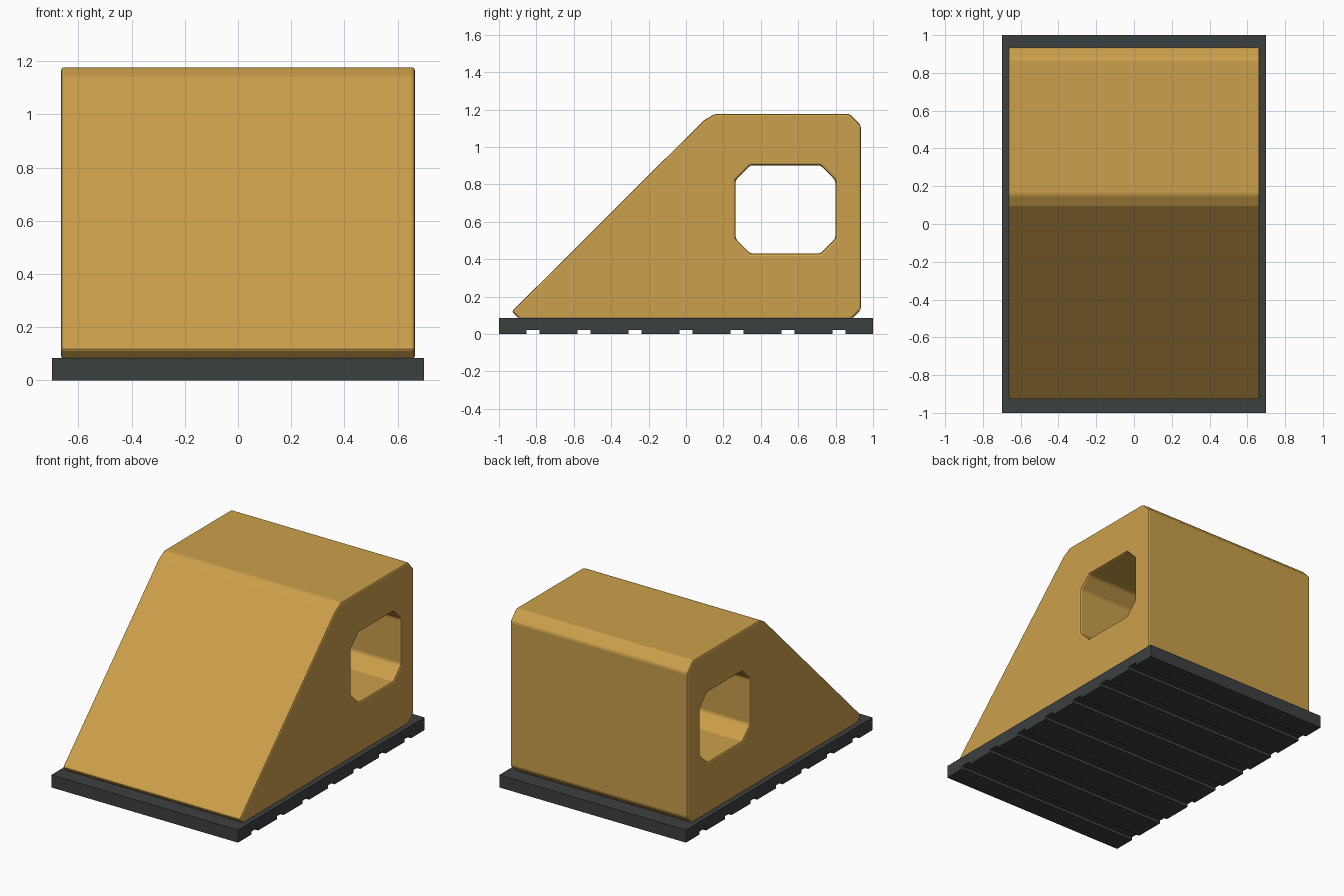
import bpy, bmesh, math

if "Cube" in bpy.data.objects:
    bpy.data.objects.remove(bpy.data.objects["Cube"])


def material(name, rgb):
    m = bpy.data.materials.new(name)
    m.diffuse_color = (*rgb, 1)
    m.use_nodes = True
    m.node_tree.nodes["Principled BSDF"].inputs["Base Color"].default_value = m.diffuse_color
    return m


def extrude_profile(name, pts, half_x, mat=None):
    """Extrude a closed (y, z) outline symmetrically along x."""
    bm = bmesh.new()
    face = bm.faces.new([bm.verts.new((-half_x, y, z)) for y, z in pts])
    ext = bmesh.ops.extrude_face_region(bm, geom=[face])
    verts = [v for v in ext["geom"] if isinstance(v, bmesh.types.BMVert)]
    bmesh.ops.translate(bm, verts=verts, vec=(2 * half_x, 0, 0))
    bmesh.ops.recalc_face_normals(bm, faces=bm.faces)
    me = bpy.data.meshes.new(name)
    bm.to_mesh(me)
    bm.free()
    ob = bpy.data.objects.new(name, me)
    bpy.context.collection.objects.link(ob)
    if mat:
        me.materials.append(mat)
    return ob


yellow = material("ochre_paint", (0.60, 0.35, 0.07))
rubber = material("dark_rubber", (0.045, 0.05, 0.052))

# Rubber pad: rectangle with seven grooves across the underside
pad = [(1, 0.085), (-1, 0.085), (-1, 0)]
for i in range(-3, 4):
    c = i * 0.273
    pad += [(c - 0.035, 0), (c - 0.035, 0.02), (c + 0.035, 0.02), (c + 0.035, 0)]
pad.append((1, 0))
extrude_profile("rubber_pad", pad, 0.7, rubber)

# Wedge body: sloped front, clipped corners
wedge = [(-0.89, 0.08), (0.885, 0.08), (0.935, 0.13), (0.935, 1.115),
         (0.875, 1.177), (0.155, 1.177), (0.095, 1.142), (-0.932, 0.119)]
body = extrude_profile("wedge_body", wedge, 0.665, yellow)

# Hand hole: clipped rectangle straight through the sides
y0, y1, z0, z1, c = 0.265, 0.798, 0.43, 0.902, 0.08
hole = [(y0 + c, z0), (y1 - c, z0), (y1, z0 + c), (y1, z1 - c),
        (y1 - c, z1), (y0 + c, z1), (y0, z1 - c), (y0, z0 + c)]
cutter = extrude_profile("hand_hole_cutter", hole, 0.8, yellow)
cutter.hide_render = True
cutter.hide_set(True)

cut = body.modifiers.new("hand_hole", "BOOLEAN")
cut.operation = "DIFFERENCE"
cut.solver = "EXACT"
cut.object = cutter

# Small softened edges
bev = body.modifiers.new("soft_edges", "BEVEL")
bev.width = 0.012
bev.segments = 2
bev.limit_method = "ANGLE"
bev.angle_limit = math.radians(20)
